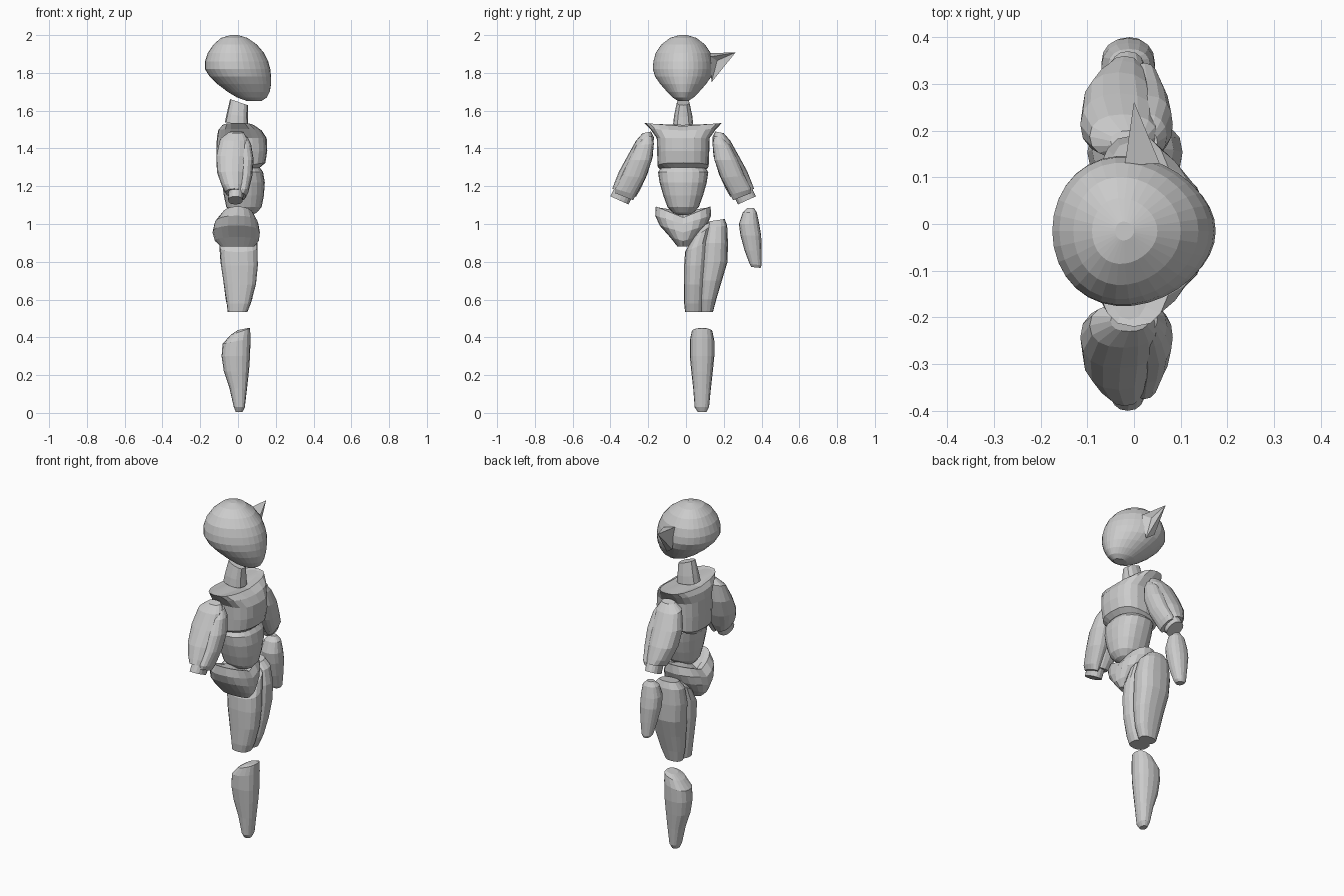
import bpy, bmesh, math

CY = -0.015  # body mid-plane


def loft(name, rings, sides=16, power=2.0, egg=0.0):
    """Ring: z, x0, x1, y0, y1, then optional tilt along x, tilt along y, V-shape along y."""
    bm = bmesh.new()
    loops = []
    for r in rings:
        z, x0, x1, y0, y1, tx, ty, v = (list(r) + [0, 0, 0])[:8]
        loop = []
        for i in range(sides):
            a = 2 * math.pi * i / sides
            c, s = math.cos(a), math.sin(a)
            dx = math.copysign(abs(c) ** (2 / power), c) * (x1 - x0) / 2
            dy = math.copysign(abs(s) ** (2 / power), s) * (y1 - y0) / 2 * (1 - egg * c)
            loop.append(bm.verts.new(((x0 + x1) / 2 + dx, (y0 + y1) / 2 + dy,
                                      z + tx * dx + ty * dy + v * abs(dy))))
        loops.append(loop)
    for a, b in zip(loops, loops[1:]):
        for i in range(sides):
            j = (i + 1) % sides
            bm.faces.new((a[i], a[j], b[j], b[i]))
    for cap in (loops[0], loops[-1]):
        mid = sum((p.co for p in cap), cap[0].co * 0) / sides
        c = bm.verts.new(mid)
        for i in range(sides):
            bm.faces.new((cap[i], cap[(i + 1) % sides], c))
    bmesh.ops.recalc_face_normals(bm, faces=bm.faces)
    me = bpy.data.meshes.new(name)
    bm.to_mesh(me)
    bm.free()
    ob = bpy.data.objects.new(name, me)
    bpy.context.collection.objects.link(ob)
    return ob


def centred(name, rings, **kw):
    """Ring: z, x0, x1, half width, extras."""
    return loft(name, [(z, a, b, CY - w, CY + w, *e) for z, a, b, w, *e in rings], **kw)


# head and neck
centred("head", [
    (2.0, -.04, 0, .02), (1.985, -.09, .05, .07), (1.95, -.13, .1, .115),
    (1.905, -.16, .138, .145), (1.86, -.175, .16, .157), (1.82, -.175, .171, .16),
    (1.78, -.15, .175, .148), (1.74, -.108, .175, .12), (1.70, -.055, .168, .085),
    (1.67, -.005, .152, .055), (1.652, .045, .125, .028)], sides=32, egg=.12)
centred("neck", [
    (1.53, -.07, .055, .053, -.12), (1.575, -.06, .052, .048, -.15),
    (1.645, -.042, .052, .033, -.35)], sides=12, power=2.5)

# pointed ear with a hollow front
me = bpy.data.meshes.new("ear")
me.from_pydata([(-.02, .125, 1.905), (.055, .13, 1.885), (.03, .135, 1.75),
                (0, .262, 1.908), (.018, .165, 1.865), (-.015, .15, 1.78)], [],
               [(0, 1, 3), (1, 4, 3), (1, 2, 4), (2, 3, 4), (0, 3, 5), (5, 3, 2), (0, 5, 2, 1)])
bpy.context.collection.objects.link(bpy.data.objects.new("ear", me))

# torso
centred("chest", [
    (1.28, -.09, .12, .105, .2), (1.305, -.112, .145, .135, .15),
    (1.38, -.115, .155, .138, .05), (1.455, -.112, .152, .14),
    (1.495, -.105, .125, .175, 0, 0, .05), (1.518, -.085, .085, .205, 0, 0, .08),
    (1.515, -.06, .04, .19, 0, 0, .08)], sides=20, power=2.7)
centred("abdomen", [
    (1.3, -.085, .115, .115), (1.275, -.09, .133, .133), (1.22, -.085, .142, .125),
    (1.15, -.075, .137, .105), (1.09, -.062, .125, .083), (1.06, -.04, .1, .055),
    (1.047, 0, .07, .025)], sides=20, power=2.4)
centred("pelvis", [
    (1.03, -.06, .06, .125, 0, 0, .45), (1.035, -.09, .085, .145, 0, 0, .4),
    (1.0, -.125, .108, .148, 0, 0, .3), (.955, -.135, .116, .125, 0, 0, .3),
    (.91, -.122, .11, .07, 0, 0, .3), (.88, -.09, .085, .03)], sides=20, power=2.3)

# upper arms, mirrored across the body
for label, side in (("left", 1), ("right", -1)):
    def arm(name, rings):
        out = []
        for z, a, b, y0, y1, t in rings:
            ys = sorted((CY + side * y0, CY + side * y1))
            out.append((z, a, b, *ys, 0, side * t))
        loft(label + name, out, power=2.3)
    arm("_upper_arm_back", [
        (1.485, -.05, .03, .17, .215, -.2), (1.45, -.095, .05, .155, .25, -.2),
        (1.36, -.115, .055, .16, .295, 0), (1.27, -.11, .045, .19, .34, .1),
        (1.2, -.085, .035, .225, .365, .2), (1.165, -.065, .025, .25, .375, .35)])
    arm("_upper_arm_front", [
        (1.46, .0, .05, .165, .215, -.2), (1.42, -.02, .07, .155, .25, -.1),
        (1.34, -.02, .083, .165, .29, 0), (1.25, -.02, .075, .2, .325, .1),
        (1.17, -.01, .055, .25, .36, .3), (1.145, 0, .04, .265, .36, .4)])
    arm("_elbow_stub", [
        (1.2, -.05, .035, .25, .35, .4), (1.125, -.052, .025, .29, .385, .45)])

# single forearm
loft("forearm", [
    (1.085, -.03, .01, .325, .36), (1.06, -.055, .035, .3, .375),
    (1.0, -.07, .045, .28, .388), (.94, -.07, .045, .288, .398),
    (.86, -.055, .035, .31, .4), (.785, -.04, .022, .337, .4, 0, -.1),
    (.77, -.03, .012, .345, .395, 0, -.1)], power=2.3)

# single thigh in two muscle halves
loft("thigh_inner", [
    (.995, -.05, .05, .06, .135, 0, .5), (.955, -.085, .09, .03, .135, 0, .7),
    (.88, -.097, .103, -.005, .12, 0, .45), (.78, -.09, .105, -.01, .11),
    (.68, -.075, .095, -.01, .1), (.58, -.06, .068, -.01, .095),
    (.535, -.055, .05, -.005, .09)], power=2.5)
loft("thigh_outer", [
    (1.02, -.06, .05, .12, .205, 0, .15), (.985, -.09, .085, .1, .218, 0, .1),
    (.9, -.1, .104, .085, .222), (.8, -.093, .103, .075, .22),
    (.7, -.078, .095, .07, .19), (.6, -.065, .075, .07, .16),
    (.535, -.05, .048, .075, .143)], power=2.5)

# single shin
loft("shin", [
    (.444, 0, .055, .055, .115, .2), (.43, -.04, .064, .03, .14, .35),
    (.38, -.082, .066, .02, .15, .2), (.3, -.087, .064, .02, .15),
    (.22, -.075, .058, .028, .142), (.13, -.045, .048, .038, .132),
    (.03, -.022, .036, .046, .122), (.005, -.012, .024, .062, .108)], power=2.4)
